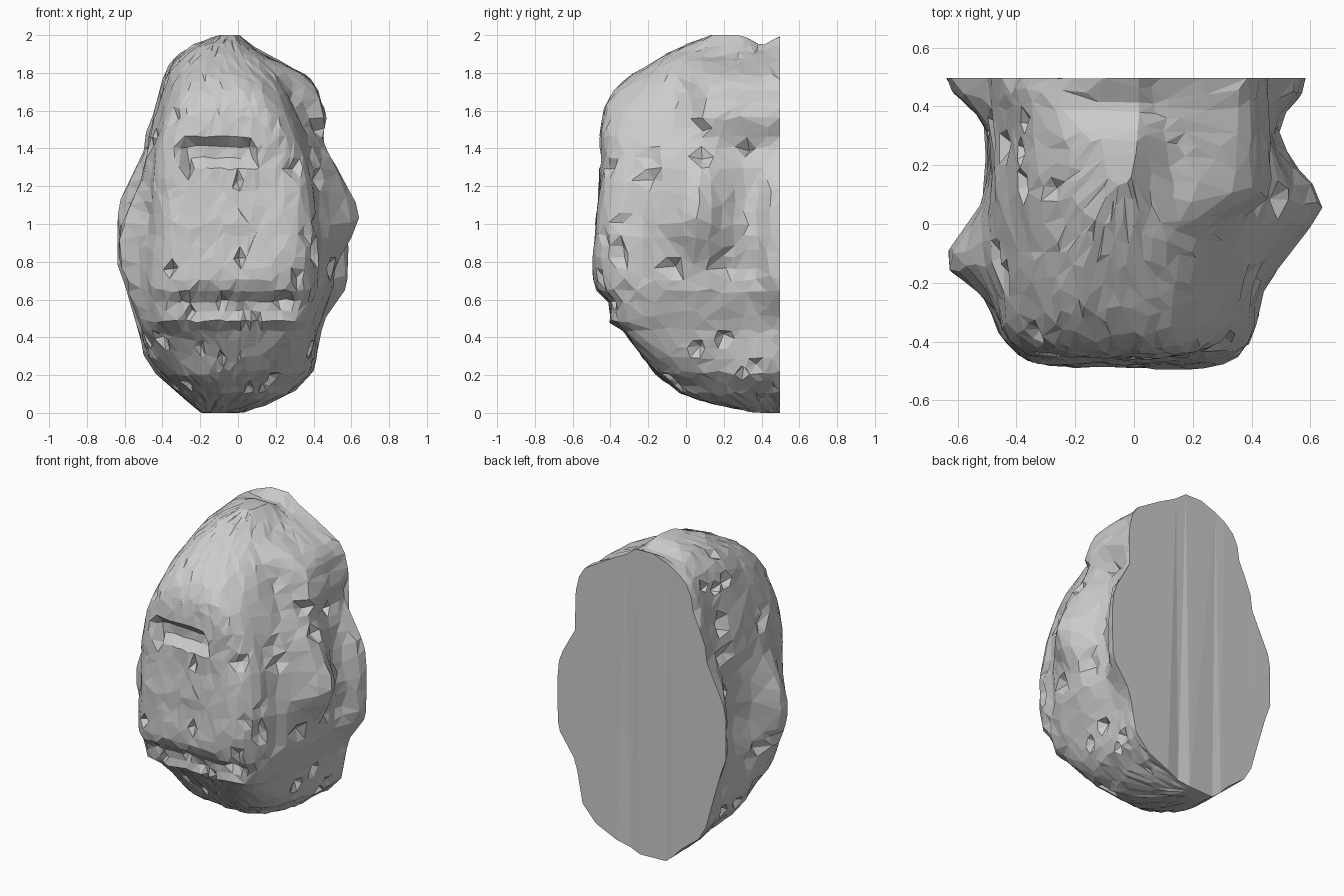
import bpy, bmesh, math, random
from mathutils import Vector, noise

if "Cube" in bpy.data.objects:
    bpy.data.objects.remove(bpy.data.objects["Cube"])

random.seed(4)
BACK = 0.495
COLS, ROWS = 52, 44

# Profile of the boulder: z, left x, right x, front y (body without rim and side bulges)
PROFILE = [
    (0.00, -0.20, -0.02, 0.40), (0.05, -0.27, 0.14, 0.13), (0.10, -0.31, 0.26, -0.03),
    (0.20, -0.42, 0.36, -0.16), (0.30, -0.48, 0.39, -0.23), (0.44, -0.52, 0.41, -0.34),
    (0.48, -0.52, 0.42, -0.40), (0.62, -0.52, 0.46, -0.43), (0.66, -0.52, 0.47, -0.48),
    (0.80, -0.52, 0.47, -0.495), (1.00, -0.52, 0.47, -0.48), (1.20, -0.51, 0.45, -0.46),
    (1.45, -0.48, 0.38, -0.45), (1.60, -0.43, 0.31, -0.43), (1.70, -0.40, 0.27, -0.38),
    (1.78, -0.38, 0.24, -0.30), (1.86, -0.34, 0.19, -0.18), (1.95, -0.24, 0.08, 0.00),
    (2.00, -0.12, 0.01, 0.13)]


def profile(z):
    for a, b in zip(PROFILE, PROFILE[1:]):
        if z <= b[0]:
            f = (z - a[0]) / (b[0] - a[0])
            return [a[i] + (b[i] - a[i]) * f for i in (1, 2, 3)]
    return PROFILE[-1][1:]


def ramp(a, b, v):
    t = max(0.0, min(1.0, (v - a) / (b - a)))
    return t * t * (3 - 2 * t)


def bump(y, z, cy, cz, sy, sz):
    return math.exp(-((y - cy) / sy) ** 2 - ((z - cz) / sz) ** 2)


def band(v, a, b, soft=0.03):
    return ramp(a - soft, a, v) * (1 - ramp(b, b + soft, v))


def surface(theta, z):
    left, right, front = profile(z)
    c, s = math.cos(theta), math.sin(theta)
    # boxy in the middle, rounder towards the crown and foot
    n = 2.8 + 2.4 * band(z, 0.6, 1.4, 0.5)
    r = (abs(c) ** n + abs(s) ** n) ** (-1 / n)
    x = (left + right) / 2 - (right - left) / 2 * r * c
    y = BACK - (BACK - front) * r * s
    side = ramp(0.3, 0.9, abs(r * c))
    sign = -1 if c > 0 else 1
    # flared rim where the flat back was cut
    rim = (0.02 * band(z, 0.3, 1.7, 0.25) + 0.1 * band(z, 0.8, 1.08, 0.35)) * (1 - ramp(0, 0.17, BACK - y))
    # side bulges, and the stepped shoulder on the upper right
    if sign > 0:
        shoulder = 0.14 * ramp(-0.05, 0.12, y) * band(z, 1.6, 1.72, 0.22)
        x += side * max(rim, shoulder)
        x += side * 0.17 * bump(y, z, 0.06, 1.05, 0.16, 0.24)
        x += side * 0.05 * bump(y, z, 0.1, 1.35, 0.2, 0.12)
    else:
        x -= side * rim
        x -= side * 0.13 * bump(y, z, -0.12, 0.85, 0.13, 0.3)
        x += side * 0.03 * bump(y, z, 0.22, 0.9, 0.12, 0.5)
    # vertical grooves beside the front slab
    x -= sign * side * 0.03 * bump(y, z, -0.26, 0.95, 0.05, 0.45)
    # hollows under the brow and lower ledges on the front
    if y < -0.2:
        y += 0.06 * band(x, -0.29, 0.06) * band(z, 1.32, 1.42, 0.03)
        y += 0.03 * band(x, -0.30, 0.30) * band(z, 0.55, 0.63, 0.03)
    return Vector((x, y, z))


bm = bmesh.new()
rings = []
for i in range(ROWS + 1):
    t = i / ROWS
    z0 = 0.45 * 2 * t + 0.55 * (1 - math.cos(math.pi * t))
    ring = []
    for j in range(COLS + 1):
        inner = 0 < i < ROWS and 0 < j < COLS
        theta = math.pi * (j + (random.uniform(-.25, .25) if inner else 0)) / COLS
        z = z0 + (random.uniform(-0.007, 0.007) if inner else 0)
        p = surface(theta, z)
        axis = Vector((p.x + 0.03, p.y - 0.35, (p.z - 1) * 0.5)).normalized()
        if inner:
            # broad lumps, fine roughness and occasional chips
            d = 0.022 * noise.noise(p * 4) + random.uniform(-0.005, 0.005)
            rough = ramp(0.25, 0.4, abs(p.x + 0.05)) + (z < 0.7)
            if 0.12 < z < 1.9 and random.random() < 0.01 + 0.05 * min(rough, 1):
                d -= random.uniform(0.02, 0.06)
            p += axis * d
            p.y = min(p.y, BACK - 0.01)
        elif 0 < i < ROWS:
            p.x += 0.03 * noise.noise(Vector((p.x, 7, z * 5)))
        # dip in the crown just ahead of the cut back
        p.z -= 0.05 * ramp(1.9, 2, z) * bump(p.y, 0, 0.4, 0, 0.07, 1)
        ring.append(bm.verts.new(p))
    rings.append(ring)

# Faceted skin
for a, b in zip(rings, rings[1:]):
    for j in range(COLS):
        bm.faces.new((a[j], a[j + 1], b[j + 1], b[j]))
# Flat cut back and small end caps
bm.faces.new(rings[0])
bm.faces.new(rings[-1])
bm.faces.new([r[0] for r in rings] + [r[-1] for r in reversed(rings)])
bmesh.ops.triangulate(bm, faces=bm.faces[:])
bmesh.ops.remove_doubles(bm, verts=bm.verts[:], dist=0.015)
bmesh.ops.recalc_face_normals(bm, faces=bm.faces[:])

# Centre on x and y, stand on z = 0
lo = [min(v.co[k] for v in bm.verts) for k in range(3)]
hi = [max(v.co[k] for v in bm.verts) for k in range(3)]
bmesh.ops.translate(bm, verts=bm.verts[:], vec=(
    -(lo[0] + hi[0]) / 2, -(lo[1] + hi[1]) / 2, -lo[2]))

mesh = bpy.data.meshes.new("cut_boulder")
bm.to_mesh(mesh)
bm.free()
rock = bpy.data.objects.new("cut_boulder", mesh)
bpy.context.collection.objects.link(rock)
# Coarse, uneven facets
facets = rock.modifiers.new("coarse_facets", 'DECIMATE')
facets.ratio = 0.5
